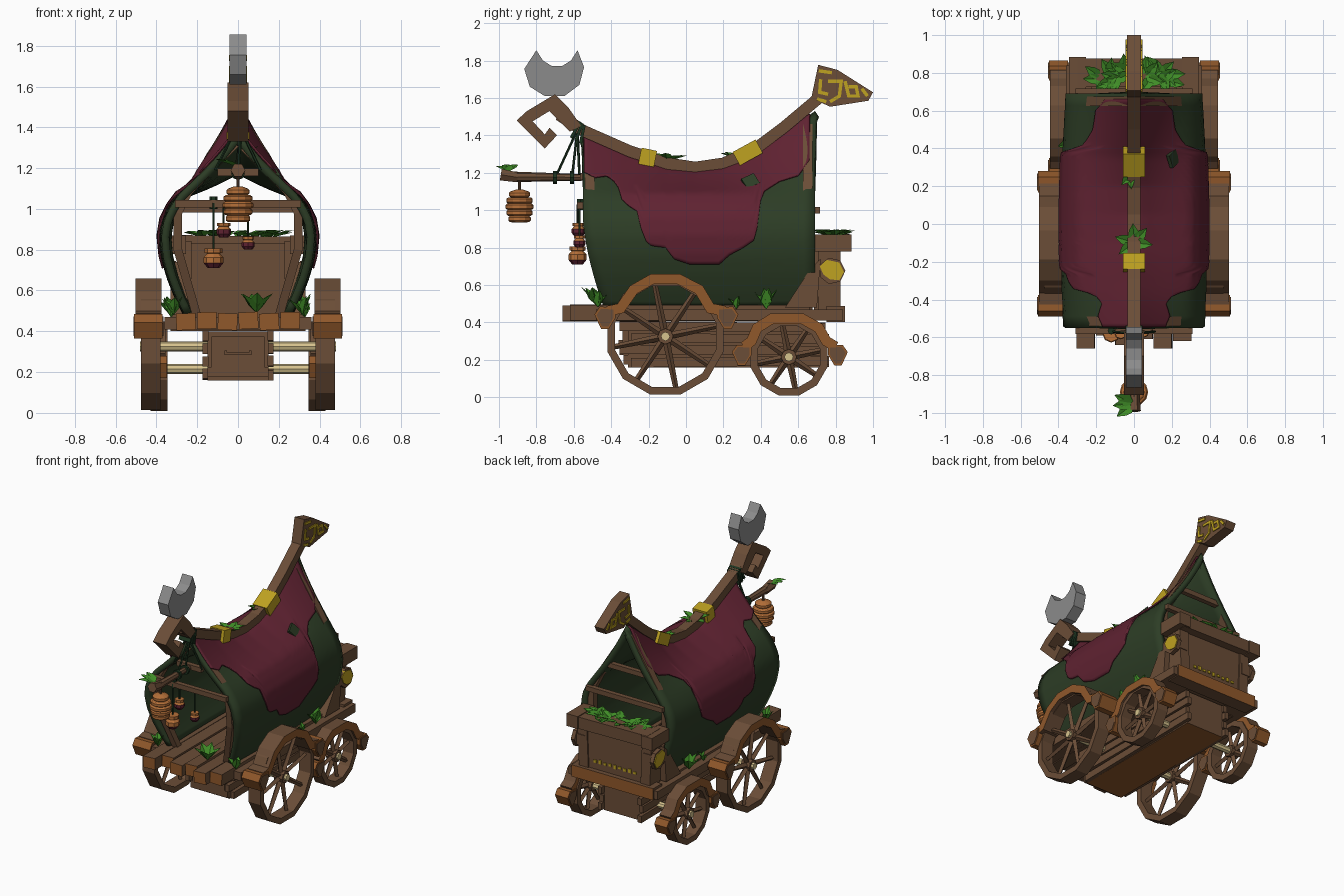
import bpy, math, random
from mathutils import Vector, Euler

if "Cube" in bpy.data.objects:
    bpy.data.objects.remove(bpy.data.objects["Cube"])
random.seed(4)
COL = dict(wood=(.145, .074, .038), worn_orange=(.28, .098, .024), terracotta=(.46, .16, .04),
           canvas_green=(.026, .047, .019), wine_cloth=(.115, .016, .031), gold=(.52, .36, .015),
           iron_grey=(.26, .26, .26), leaf_green=(.05, .26, .02), cream=(.68, .55, .27), rope_green=(.012, .034, .014))
MAT = {k: bpy.data.materials.new(k) for k in COL}
for k, c in COL.items():
    MAT[k].diffuse_color = (*c, 1)

def mesh(name, verts, faces, mat, mat2=None, rule=None):
    me = bpy.data.meshes.new(name)
    me.from_pydata([tuple(v) for v in verts], [], faces)
    me.materials.append(MAT[mat])
    if mat2:
        me.materials.append(MAT[mat2])
        for p in me.polygons:
            p.material_index = int(rule(p))
    ob = bpy.data.objects.new(name, me)
    bpy.context.collection.objects.link(ob)
    return ob

def box(name, c, s, mat='wood', rot=(0, 0, 0), mat2=None, rule=None):
    e = Euler(rot).to_matrix()
    v = [Vector(c) + e @ Vector((x * s[0] / 2, y * s[1] / 2, z * s[2] / 2)) for x in (-1, 1) for y in (-1, 1) for z in (-1, 1)]
    f = [(0, 1, 3, 2), (4, 6, 7, 5), (0, 4, 5, 1), (2, 3, 7, 6), (0, 2, 6, 4), (1, 5, 7, 3)]
    return mesh(name, v, f, mat, mat2, rule)

def prism(name, pts, a, b, mat='wood'):
    """Side-view (y, z) outline extruded along x."""
    if sum(p[0] * q[1] - q[0] * p[1] for p, q in zip(pts, pts[1:] + pts[:1])) < 0:
        pts = pts[::-1]
    n = len(pts)
    v = [(a, *p) for p in pts] + [(b, *p) for p in pts]
    f = [tuple(range(n))[::-1], tuple(range(n, 2 * n))]
    return mesh(name, v, f + [(i, (i + 1) % n, n + (i + 1) % n, n + i) for i in range(n)], mat)

def strip(name, pts, th, a, b, mat='wood', axis='x', closed=False, mat2=None, rule=None):
    """Band of thickness th along a polyline, extruded from a to b."""
    n, v, f = len(pts), [], []
    P = [Vector(p) for p in pts]
    for i in range(n):
        d0 = P[i] - P[i - 1] if closed or i else P[1] - P[0]
        d1 = P[(i + 1) % n] - P[i] if closed or i < n - 1 else d0
        t = (d0.normalized() + d1.normalized()).normalized()
        o = Vector((-t.y, t.x)) * th / 2 / max(.5, t.dot(d1.normalized()))
        for p, q in ((P[i] + o, a), (P[i] - o, a), (P[i] - o, b), (P[i] + o, b)):
            v.append((q, p.x, p.y) if axis == 'x' else (p.x, q, p.y))
    for i in range(n if closed else n - 1):
        k, m = 4 * i, 4 * ((i + 1) % n)
        f += [(k + j, m + j, m + (j + 1) % 4, k + (j + 1) % 4) for j in range(4)]
    if not closed:
        f += [(0, 1, 2, 3), (4 * n - 1, 4 * n - 2, 4 * n - 3, 4 * n - 4)]
    return mesh(name, v, [q[::-1] for q in f] if axis == 'x' else f, mat, mat2, rule)

def lathe(name, c, prof, mat, n=10, mat2=None, rule=None):
    v = [(c[0] + r * math.cos(2 * math.pi * i / n), c[1] + r * math.sin(2 * math.pi * i / n), c[2] + z) for r, z in prof for i in range(n)]
    f = [(k * n + i, k * n + (i + 1) % n, (k + 1) * n + (i + 1) % n, (k + 1) * n + i) for k in range(len(prof) - 1) for i in range(n)]
    return mesh(name, v, f + [tuple(range(n))[::-1], tuple(range(len(v) - n, len(v)))], mat, mat2, rule)

def rod(name, p, q, r, mat='wood', n=8, r2=None):
    d = Vector(q) - Vector(p)
    ob = lathe(name, (0, 0, 0), [(r, 0), (r2 or r, d.length)], mat, n)
    ob.data.transform(d.to_track_quat('Z', 'Y').to_matrix().to_4x4())
    ob.location = p

def ngon(c, r, n, ph=0.):
    return [(c[0] + r * math.cos(ph + 2 * math.pi * i / n), c[1] + r * math.sin(ph + 2 * math.pi * i / n)) for i in range(n)]

def leaves(name, c, n, L, tilt=.7, spread=(0, 0), start=0., arc=2 * math.pi):
    """Tuft of broad pointed leaves with a shallow mid fold."""
    v, f = [], []
    for i in range(n):
        e = Euler((tilt * random.uniform(.7, 1.2), 0, start + arc * (i + random.random() * .5) / n)).to_matrix()
        o = Vector(c) + Vector((random.uniform(-1, 1) * spread[0], random.uniform(-1, 1) * spread[1], 0))
        k, w = len(v), L * .27
        v += [o + e @ Vector(p) for p in [(0, 0, 0), (0, L, -.008), (-w, L * .35, .008), (-w * .8, L * .65, .006), (w, L * .35, .008), (w * .8, L * .65, .006)]]
        f += [(k, k + 1, k + 3, k + 2), (k, k + 4, k + 5, k + 1)]
    mesh(name, v, f, 'leaf_green')

def interp(t, tab):
    for (a, p), (b, q) in zip(tab, tab[1:]):
        if t <= b:
            return p + (q - p) * max(0, t - a) / (b - a)
    return tab[-1][1]

# canopy: cross section swept along y under a sagging ridge
RIDGE = [(-.55, 1.39), (-.3, 1.285), (-.1, 1.225), (.05, 1.21), (.2, 1.23), (.35, 1.29), (.69, 1.53)]
SIDE = [(.48, .27), (.56, .31), (.66, .35), (.76, .378), (.86, .388), (.95, .373), (1.02, .337), (1.08, .292)]
HEM = [(-.54, 1.2), (-.49, 1.17), (-.42, 1.18), (-.37, 1.14), (-.35, 1.06), (-.31, 1.02), (-.25, .98), (-.24, .84),
       (-.2, .8), (-.12, .79), (-.09, .73), (0, .7), (.16, .7), (.22, .75), (.3, .79), (.36, .83), (.39, .93),
       (.385, 1.0), (.42, 1.1), (.5, 1.15), (.6, 1.18), (.66, 1.26)]
def slant(y, z):
    return .11 * max(0, (.95 - z) / .47) ** 1.5 * (.69 - y) / 1.24
def sheet(name, ys, low, rows, off, mat, thick):
    v, n = [], 2 * rows + 1
    for y in ys:
        R, half, lo = interp(y, RIDGE), [], low(y)
        for j in range(rows + 1):
            z = lo + (R - lo) * j / rows
            g = (z - 1.08) / (R - 1.08)
            x = interp(z, SIDE) if z < 1.08 else .292 * (1 - g) - .018 * math.sin(math.pi * g)
            x *= 1 - .06 * min(1, (abs(y + .05) / .7) ** 2)
            half.append((x + (off if j < rows else 0), y + slant(y, z), z + off * .7))
        v += half + [(-p[0], p[1], p[2]) for p in half[-2::-1]]
    ob = mesh(name, v, [(i * n + j, (i + 1) * n + j, (i + 1) * n + j + 1, i * n + j + 1) for i in range(len(ys) - 1) for j in range(n - 1)], mat)
    ob.data.shade_smooth()
    m = ob.modifiers.new('thickness', 'SOLIDIFY')
    m.thickness, m.offset = thick, -1
sheet('canopy', [-.55 + 1.24 * i / 20 for i in range(21)], lambda y: .48, 26, 0, 'canvas_green', .038)
sheet('roof_cloth', [-.545 + 1.205 * i / 60 for i in range(61)], lambda y: interp(y, HEM), 26, .012, 'wine_cloth', .01)
box('cloth_patch', (.206, .345, 1.152), (.02, .075, .07), 'canvas_green', (.5, -.6, 0))

# end frames and cross bars
for y, top in ((-.515, 1.32), (.65, 1.45)):
    for s in (-1, 1):
        ob = strip('end_frame', [(s * .2, .47), (s * .295, .8), (s * .295, .98), (s * .24, 1.09), (s * .012, top)], .042, y - .025, y + .025, axis='y')
        for p in ob.data.vertices:
            p.co.y += slant(p.co.y, p.co.z)
for y, z, w in ((-.565, 1.025, .62), (-.55, 1.18, .2), (.70, 1.0, .62), (.67, 1.2, .3)):
    box('cross_bar', (0, y, z), (w, .035, .035))

# ridge beam with carved ends and gold clasps
strip('ridge_beam', [(-.68, 1.51), (-.55, 1.425), (-.3, 1.315), (-.1, 1.25), (.05, 1.228), (.2, 1.25), (.36, 1.32), (.52, 1.44), (.74, 1.625)], .062, -.035, .035)
prism('beam_hook', [(-.56, 1.45), (-.63, 1.55), (-.70, 1.62), (-.85, 1.53), (-.905, 1.48), (-.755, 1.33), (-.69, 1.40),
                    (-.73, 1.44), (-.755, 1.405), (-.82, 1.475), (-.73, 1.53), (-.66, 1.46), (-.62, 1.42)], -.052, .052)
prism('crescent_blade', [(-.80, 1.855), (-.865, 1.755), (-.835, 1.66), (-.755, 1.61), (-.65, 1.61), (-.57, 1.67), (-.545, 1.765),
                         (-.58, 1.855), (-.615, 1.80), (-.66, 1.772), (-.72, 1.772), (-.765, 1.80)], -.042, .042, 'iron_grey')
prism('beam_head', [(.707, 1.777), (.81, 1.75), (1.0, 1.63), (.975, 1.585), (.77, 1.553), (.67, 1.6)], -.038, .038)
CARVE = [[(.71, 1.745), (.78, 1.735)], [(.72, 1.70), (.715, 1.63), (.76, 1.62)], [(.76, 1.69), (.83, 1.69), (.82, 1.61), (.77, 1.58)],
         [(.85, 1.69), (.87, 1.61), (.92, 1.61), (.91, 1.66), (.87, 1.66)], [(.94, 1.65), (.97, 1.61)], [(.70, 1.595), (.75, 1.58)]]
for s in (-1, 1):
    for c in CARVE:
        strip('head_carving', c, .018, s * .041 - .004, s * .041 + .004, 'gold')
box('front_clasp', (0, -.205, 1.282), (.115, .085, .088), 'gold', (-.2, 0, 0))
box('rear_clasp', (0, .33, 1.308), (.115, .14, .082), 'gold', (.5, 0, 0))
leaves('roof_leaves', (0, -.1, 1.26), 6, .11, .45)
leaves('roof_leaf_small', (-.02, .26, 1.275), 2, .08, .5, (0, 0), 2.4, 1.5)

# lantern pole, ropes, hive lantern and hanging jars
rod('lantern_pole', (0, -.52, 1.175), (0, -.92, 1.178), .017, r2=.028)
rod('pole_knob', (0, -.90, 1.175), (0, -.99, 1.19), .03, n=6, r2=.036)
for i in range(3):
    box('rope_wrap', (0, -.59 + .018 * i, 1.43 - .012 * i), (.09, .016, .1), 'rope_green', (-.5 + .15 * i, 0, 0))
for y in (-.7, -.61):
    rod('pole_rope', (.02, -.58, 1.43), (0, y, 1.17), .007, 'rope_green', 5)
    rod('pole_knot', (0, y - .01, 1.175), (0, y + .01, 1.175), .034, 'rope_green')
for s in (-1, 1):
    rod('frame_rope', (0, -.58, 1.42), (s * .11, -.57, 1.19), .007, 'rope_green', 5)
rod('lantern_hook', (0, -.89, 1.09), (0, -.89, 1.17), .008)
hive = [(.04, 0)]
for i, r in enumerate((.06, .07, .075, .07, .056)):
    hive += [(r - .008, .033 * i + .002), (r, .033 * i + .009), (r, .033 * i + .026), (r - .008, .033 * i + .033)]
lathe('hive_lantern', (0, -.89, .935), hive + [(.02, .175)], 'terracotta', 12)
leaves('pole_leaves', (0, -.95, 1.205), 3, .12, .35, (0, 0), .9, 1.8)
for x, y, z, r in ((-.07, -.575, .86, .036), (-.12, -.58, .71, .048), (.05, -.57, .80, .032)):
    lathe('hanging_jar', (x, y, z), [(r * .6, 0), (r, r * .5), (r, r * 1.1), (r * .65, r * 1.5), (r * .9, r * 1.55), (r * .9, r * 2)],
          'wine_cloth', 8, 'terracotta', lambda p: p.center.z > z + r * 1.3 or (r > .04 and p.center.z > z + r * .6))
    rod('jar_rope', (x, y, z + r), (x, y, 1.03), .006, 'rope_green', 5)
rod('bar_knot', (-.12, -.565, 1.0), (-.12, -.565, 1.06), .02, 'rope_green', 6)

# deck, planks with worn orange ends, and slatted chassis
box('deck', (0, .18, .44), (.72, 1.32, .06))
for i in range(6):
    front = -.66 + (.0, .07, .02, .05, .0, .04)[i]
    box('deck_plank', (-.255 + .102 * i, (front + .66) / 2, .447 + .006 * (i % 2)), (.096, .66 - front, .082), 'wood',
        (0, random.uniform(-.06, .06), 0), 'worn_orange', lambda p: p.normal.y < -.5)
box('rear_sill', (0, .80, .445), (.66, .1, .085), 'wood', (0, 0, 0), 'worn_orange', lambda p: p.normal.y > .5)
box('chassis_core', (0, .21, .28), (.3, 1.04, .24), 'wood', (0, 0, 0), 'worn_orange', lambda p: p.normal.z < -.5)
for s in (-1, 1):
    for i in range(4):
        box('chassis_slat', (s * .16, .215 + .02 * (-1) ** i, .19 + .062 * i), (.03, 1.06 + .04 * (i % 2), .05), 'wood', (random.uniform(-.012, .012), 0, 0))
box('front_drawer', (0, -.325, .30), (.26, .03, .15))
box('drawer_lower', (0, -.32, .20), (.3, .03, .05))
strip('drawer_handle', [(-.06, .305), (-.06, .29), (.06, .29), (.06, .305)], .01, -.36, -.335, axis='y')

# wheels, axles and fenders with shield-shaped tips
SHIELD = [(-.9, .9), (.5, 1), (1, .3), (.4, -1), (-.3, -1), (-.9, 0)]
def wheel_set(tag, y, z, r, x0, x1, fender, fx0, fx1, tips):
    rod(tag + '_axle', (-x1 - .005, y, z), (x1 + .005, y, z), .024, 'cream')
    for s in (-1, 1):
        a, b = sorted((s * x0, s * x1))
        o = Vector(((a + b) / 2, y, z))
        strip(tag + '_wheel_rim', ngon((y, z), r - .02, 12, .26), .04, a, b, closed=True)
        for k in range(8):
            d = Vector((0, math.cos(math.pi * k / 4 + .2), math.sin(math.pi * k / 4 + .2)))
            rod(tag + '_spoke', o + d * .02, o + d * (r - .03), .02, n=4, r2=.014)
        prism(tag + '_hub', ngon((y, z), .042, 8), o.x - .035, o.x + .035)
        a, b = sorted((s * fx0, s * fx1))
        strip(tag + '_fender', fender, .055, a, b, 'wood', mat2='worn_orange', rule=lambda p: abs(p.normal.x) > .5)
        for ty, tz, tr in tips:
            sg = 1 if ty > y else -1
            for nm, k, e, m in (('_fender_tip', 1, .006, 'worn_orange'), ('_tip_face', .8, .01, 'wood')):
                prism(tag + nm, [(ty + sg * p * tr * k, tz + q * tr * k) for p, q in SHIELD], a - e, b + e, m)
wheel_set('front', -.11, .325, .32, .38, .475,
          [(-.42, .46), (-.35, .475), (-.28, .575), (-.18, .632), (-.04, .632), (.07, .575), (.13, .475), (.21, .46)],
          .375, .503, [(-.43, .425, .06), (.22, .425, .06)])
wheel_set('rear', .55, .215, .212, .345, .43,
          [(.31, .27), (.35, .3), (.38, .37), (.46, .42), (.62, .42), (.71, .37), (.75, .3), (.80, .27)],
          .355, .445, [(.30, .225, .055), (.81, .225, .055)])

# rear planter crate with braces and gold medallions
box('crate_body', (0, .75, .65), (.46, .13, .36))
box('crate_rail', (0, .80, .825), (.60, .15, .085), 'wood', (0, .015, 0))
for s in (-1, 1):
    box('crate_post', (s * .255, .765, .65), (.075, .12, .38), 'wood', (0, s * .04, 0))
    box('crate_rim_side', (s * .30, .785, .825), (.09, .2, .09))
    prism('crate_brace', [(.53, .48), (.70, .48), (.72, .74), (.66, .68)], s * .29 - .04, s * .29 + .04)
    box('medallion_block', (s * .275, .78, .675), (.08, .1, .08))
    prism('medallion_back', ngon((.78, .675), .072, 7), s * .318 - .014, s * .318 + .014)
    prism('medallion', [(.715, .70), (.75, .735), (.82, .72), (.845, .67), (.82, .625), (.77, .63), (.735, .655)], s * .326 - .012, s * .326 + .012, 'gold')
for i in range(9):
    box('crate_inlay', (-.16 + .04 * i, .818, .545 + .004 * (i % 2)), (.022, .008, (.016, .028, .02)[i % 3]), 'gold')
leaves('planter_leaves', (0, .785, .86), 36, .11, .35, (.18, .025))

# leaf tufts on the deck
leaves('front_tuft', (.09, -.48, .49), 6, .13, .8)
for s in (-1, 1):
    leaves('side_tuft', (s * .325, .43, .47), 5, .12, 1.15)
    leaves('side_tuft_small', (s * .33, .27, .47), 3, .075, 1.3)
    leaves('corner_tuft', (s * .315, -.47, .48), 4, .1, 1.1)

for m in bpy.data.materials:
    if m.users and not m.is_grease_pencil:
        m.use_nodes = True
        m.node_tree.nodes["Principled BSDF"].inputs["Base Color"].default_value = m.diffuse_color
